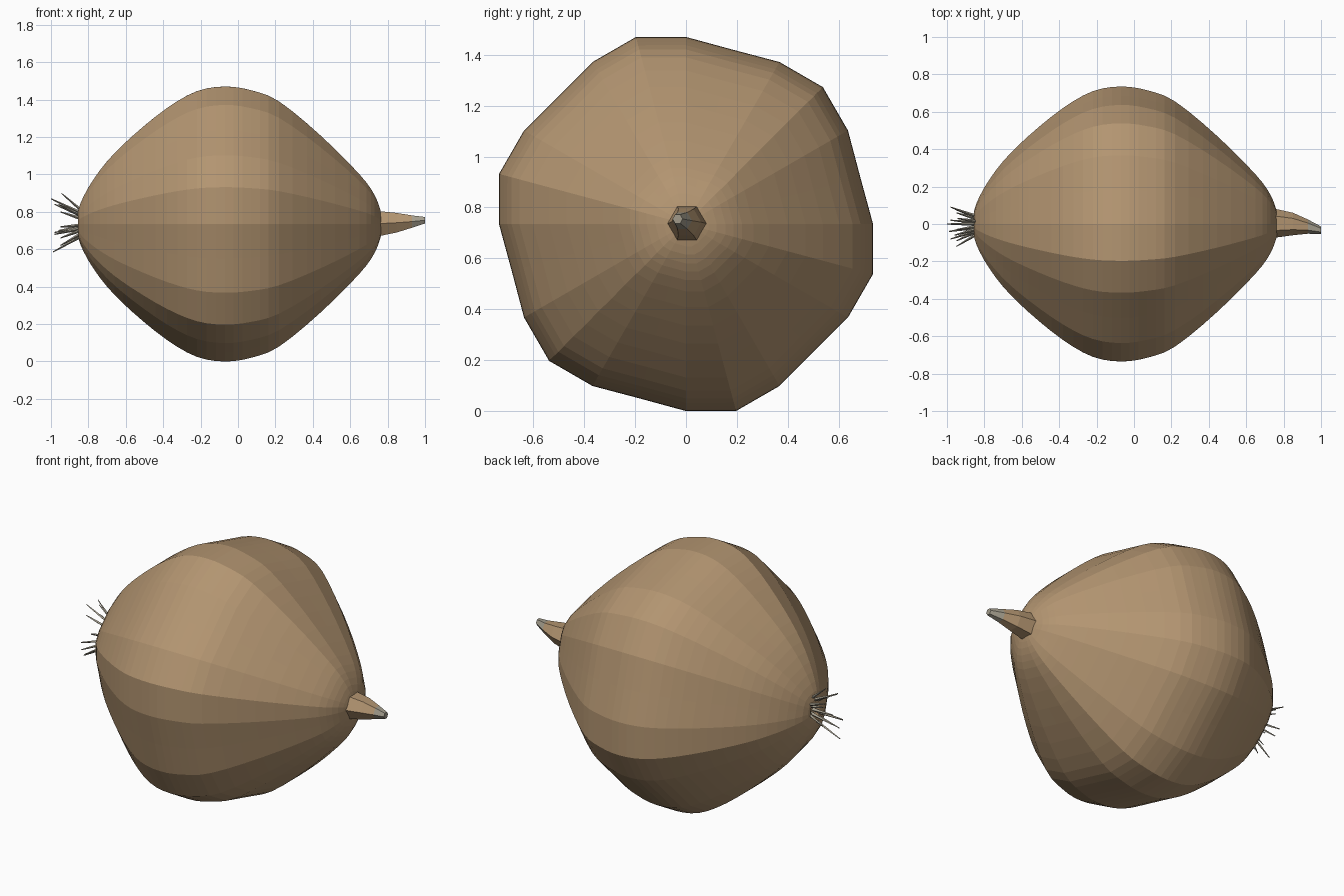
import bpy, bmesh, math
from mathutils import Vector

cube = bpy.data.objects.get("Cube")
if cube:
    bpy.data.objects.remove(cube, do_unlink=True)

MID = 0.735  # height of the bulb axis


def material(name, rgb):
    m = bpy.data.materials.new(name)
    m.use_nodes = True
    color = (*rgb, 1)
    m.diffuse_color = color
    bsdf = next(n for n in m.node_tree.nodes if n.type == 'BSDF_PRINCIPLED')
    bsdf.inputs["Base Color"].default_value = color
    return m


skin = material("brown skin", (0.45, 0.30, 0.165))
dry = material("dry grey", (0.36, 0.33, 0.26))


def loft(bm, rings):
    """Join rings of points with quads and close both ends."""
    loops = [[bm.verts.new(p) for p in ring] for ring in rings]
    faces = []
    for a, b in zip(loops, loops[1:]):
        for i in range(len(a)):
            j = (i + 1) % len(a)
            faces.append(bm.faces.new((a[i], a[j], b[j], b[i])))
    faces.append(bm.faces.new(loops[0]))
    faces.append(bm.faces.new(loops[-1]))
    bmesh.ops.recalc_face_normals(bm, faces=faces)


def finish(bm, name, mats):
    me = bpy.data.meshes.new(name)
    bm.to_mesh(me)
    bm.free()
    for m in mats:
        me.materials.append(m)
    ob = bpy.data.objects.new(name, me)
    bpy.context.collection.objects.link(ob)
    return ob


def ring(x, y, z, r, sides, ripple=0.0, turn=0.0):
    pts = []
    for i in range(sides):
        a = math.tau * i / sides + turn
        k = r * (1 + ripple * math.sin(6 * a))
        pts.append((x, y - k * math.sin(a), z + k * math.cos(a)))
    return pts


def smooth_path(pts, steps):
    """Catmull-Rom curve through the points."""
    p = [Vector(q) for q in pts]
    p = [2 * p[0] - p[1]] + p + [2 * p[-1] - p[-2]]
    out = []
    for a, b, c, d in zip(p, p[1:], p[2:], p[3:]):
        for s in range(steps):
            t = s / steps
            out.append(0.5 * (2 * b + (c - a) * t + (2 * a - 5 * b + 4 * c - d) * t * t
                              + (3 * b - a - 3 * c + d) * t ** 3))
    return out + [p[-2]]


# Bulb: six soft lobes around the x axis, dimpled at the root end
profile = [(-0.83, 0.01), (-0.855, 0.07), (-0.80, 0.195), (-0.70, 0.335), (-0.565, 0.47),
           (-0.38, 0.62), (-0.22, 0.71), (-0.07, 0.735), (0.07, 0.715), (0.22, 0.655),
           (0.445, 0.47), (0.65, 0.265), (0.73, 0.155), (0.765, 0.06), (0.768, 0.01)]
bm = bmesh.new()
loft(bm, [ring(p.x, 0, MID, p.y, 24, 0.035) for p in smooth_path(profile, 3)])
finish(bm, "bulb", [skin])

# Stem: bent hexagonal taper with a dry tip
bm = bmesh.new()
sections = [(0.755, 0.004, 0.737, 0.077), (0.85, 0.0, 0.742, 0.06),
            (0.93, -0.014, 0.748, 0.038), (1.0, -0.033, 0.755, 0.02)]
loft(bm, [ring(x, y, z, r, 6, turn=math.pi / 6) for x, y, z, r in sections])
stem = finish(bm, "stem", [skin, dry])
for f in stem.data.polygons:
    f.material_index = int(f.center.x > 0.94)

# Roots: thin spikes fanning out of the dimple
tips = [(-1.0, 0.0, 0.87), (-0.945, 0.03, 0.9), (-0.98, 0.09, 0.84), (-0.95, 0.06, 0.8),
        (-0.99, -0.04, 0.585), (-0.95, -0.09, 0.62), (-0.98, -0.08, 0.68),
        (-0.95, -0.12, 0.66), (-0.96, 0.08, 0.7), (-0.98, 0.02, 0.69),
        (-0.95, -0.03, 0.72), (-0.96, -0.06, 0.84)]
bm = bmesh.new()
for x, y, z in tips:
    base = ring(-0.83, y * 0.4, MID + (z - MID) * 0.4, 0.011, 4)
    loft(bm, [base, ring(x, y, z, 0.003, 4)])
finish(bm, "roots", [dry])
